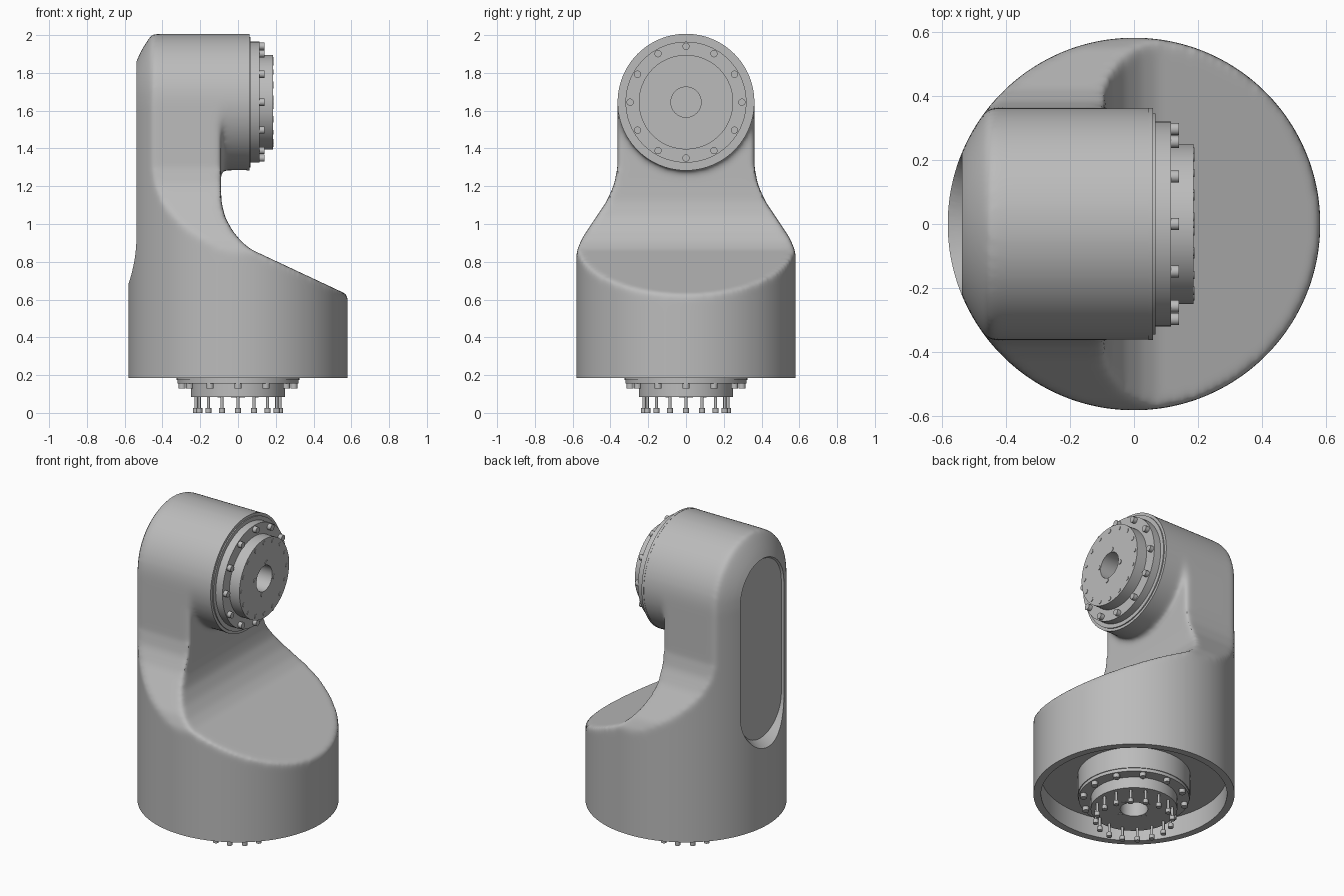
import bpy, bmesh
from math import pi, sin, cos
from mathutils import Matrix, Vector

if "Cube" in bpy.data.objects:
    bpy.data.objects.remove(bpy.data.objects["Cube"], do_unlink=True)

GREY = (0.5, 0.5, 0.5, 1)
metal = bpy.data.materials.new("plain grey")
metal.use_nodes = True
metal.diffuse_color = GREY
metal.node_tree.nodes["Principled BSDF"].inputs["Base Color"].default_value = GREY

HEAD_Z = 1.645
TO_X = Matrix.Rotation(pi / 2, 4, 'Y')
AXIS_HEAD = Matrix.Translation((0, 0, HEAD_Z)) @ TO_X
FLANGE_HEAD = Matrix.Translation((0.115, 0, HEAD_Z)) @ TO_X
FLANGE_BASE = Matrix.Translation((0, 0, 0.155)) @ Matrix.Rotation(pi, 4, 'X')


def finish(name, bm):
    bmesh.ops.recalc_face_normals(bm, faces=bm.faces)
    mesh = bpy.data.meshes.new(name)
    bm.to_mesh(mesh)
    bm.free()
    mesh.materials.append(metal)
    ob = bpy.data.objects.new(name, mesh)
    bpy.context.collection.objects.link(ob)
    return ob


def activate(ob):
    bpy.ops.object.select_all(action='DESELECT')
    ob.select_set(True)
    bpy.context.view_layer.objects.active = ob


def smooth(ob):
    activate(ob)
    bpy.ops.object.shade_smooth_by_angle(angle=pi / 6)
    return ob


def lathe(name, profile, places=(Matrix(),), steps=96):
    """Revolve (radius, height) points around z, once for every place."""
    bm = bmesh.new()
    for place in places:
        verts = [bm.verts.new((r, 0, z)) for r, z in profile]
        edges = [bm.edges.new(pair) for pair in zip(verts, verts[1:])]
        made = bmesh.ops.spin(bm, geom=verts + edges, cent=(0, 0, 0), axis=(0, 0, 1),
                              angle=2 * pi, steps=steps)
        old = set(verts)
        for v in made["geom_last"]:
            if isinstance(v, bmesh.types.BMVert):
                old.add(v)
        for f in [f for f in bm.faces if not f.tag]:
            f.tag = True
            old.update(f.verts)
        bmesh.ops.transform(bm, matrix=place, verts=list(old))
    bmesh.ops.remove_doubles(bm, verts=bm.verts, dist=1e-5)
    return finish(name, bm)


def prism(name, points, turn):
    """Extrude an outline drawn in xz along y, then turn it about z."""
    bm = bmesh.new()
    face = bm.faces.new([bm.verts.new((x, -0.8, z)) for x, z in points])
    made = bmesh.ops.extrude_face_region(bm, geom=[face])
    moved = [v for v in made["geom"] if isinstance(v, bmesh.types.BMVert)]
    bmesh.ops.translate(bm, verts=moved, vec=(0, 1.6, 0))
    bmesh.ops.transform(bm, matrix=Matrix.Rotation(turn, 4, 'Z'), verts=bm.verts)
    return finish(name, bm)


def combine(ob, tool, operation):
    mod = ob.modifiers.new(operation, 'BOOLEAN')
    mod.operation, mod.solver, mod.object = operation, 'EXACT', tool
    activate(ob)
    bpy.ops.object.modifier_apply(modifier=mod.name)
    bpy.data.objects.remove(tool, do_unlink=True)


def around(frame, count, radius, phase=0.0):
    return [frame @ Matrix.Rotation(phase + 2 * pi * i / count, 4, 'Z')
            @ Matrix.Translation((radius, 0, 0)) for i in range(count)]


def peg(radius, low, high):
    return [(0, low), (radius, low), (radius, high), (0, high)]


# Housing: round drum trimmed by the front and side outlines
housing = lathe("housing", peg(0.581, 0.1, HEAD_Z), steps=128)
front = [(-0.7, 0), (0.7, 0), (0.7, 0.57), (0.07, 0.865), (0.02, 0.905), (-0.03, 0.965),
         (-0.07, 1.04), (-0.088, 1.12), (-0.09, 1.2), (-0.09, 1.8), (-0.7, 1.8)]
half = [(0.7, 0), (0.7, 0.7), (0.585, 0.84), (0.55, 0.925), (0.48, 1.03), (0.42, 1.12),
        (0.38, 1.21), (0.363, 1.3), (0.361, 1.8)]
side = half + [(-y, z) for y, z in reversed(half)]
combine(housing, prism("front_trim", front, 0), 'INTERSECT')
combine(housing, prism("side_trim", side, pi / 2), 'INTERSECT')

# Horizontal head with a rounded back, following the drum radius
back = [(0.58 ** 2 - x * x) ** 0.5 for x in (-0.56, -0.54, -0.52, -0.5, -0.48)]
head = [(0, -0.56)] + list(zip(back, (-0.56, -0.54, -0.52, -0.5, -0.48)))
head += [(0.361, -0.453), (0.361, 0.12), (0, 0.12)]
combine(housing, lathe("head", head, [AXIS_HEAD], 128), 'UNION')

# Soft cast fillets over the whole housing
remesh = housing.modifiers.new("cast", 'REMESH')
remesh.mode, remesh.voxel_size = 'VOXEL', 0.013
soften = housing.modifiers.new("fillets", 'SMOOTH')
soften.factor, soften.iterations = 0.5, 16
activate(housing)
for mod in ("cast", "fillets"):
    bpy.ops.object.modifier_apply(modifier=mod)

# Crisp cuts: hollow underside, head mounting face, long back recess
under = [(0, 0), (0.8, 0), (0.8, 0.185), (0.537, 0.185), (0.537, 0.31), (0, 0.31)]
combine(housing, lathe("underside_cut", under, steps=128), 'DIFFERENCE')
combine(housing, lathe("head_cut", peg(0.45, 0.05, 0.4), [AXIS_HEAD]), 'DIFFERENCE')
bm = bmesh.new()
for x, radius in ((-0.525, 0.21), (-0.7, 0.337)):
    for z, start in ((HEAD_Z, 0), (0.93, pi)):
        for i in range(33):
            a = start + pi * i / 32
            bm.verts.new((x, radius * cos(a), z + radius * sin(a)))
bmesh.ops.convex_hull(bm, input=bm.verts)
combine(housing, finish("back_recess_cut", bm), 'DIFFERENCE')
housing.data.materials.clear()
housing.data.materials.append(metal)
smooth(housing)

# Matching joint flanges on the head and under the base
boss = [(0.32, 0), (0.25, 0), (0.25, 0.07), (0.08, 0.07), (0.08, -0.04), (0, -0.04)]
collar = [(0, -0.07), (0.362, -0.07), (0.362, -0.055), (0.345, -0.055), (0.345, -0.048),
          (0.32, -0.048)]
smooth(lathe("head_flange", collar + boss, [FLANGE_HEAD]))
smooth(lathe("base_flange", [(0, -0.17), (0.325, -0.17), (0.325, -0.02), (0.32, -0.02)] + boss,
             [FLANGE_BASE]))
for part, frame in (("head", FLANGE_HEAD), ("base", FLANGE_BASE)):
    smooth(lathe(part + "_flange_bolts", peg(0.019, -0.01, 0.025),
                 around(frame, 12, 0.296), 16))
    smooth(lathe(part + "_bore_pins", peg(0.014, 0.06, 0.074),
                 around(frame, 4, 0.097, -0.23), 16))

# Small plugs on the head boss, long screws below the base boss
smooth(lathe("head_plugs", peg(0.013, 0.06, 0.073), around(FLANGE_HEAD, 16, 0.225), 16))
screw = [(0, 0.06), (0.008, 0.06), (0.008, 0.13), (0.016, 0.13), (0.016, 0.155), (0, 0.155)]
smooth(lathe("base_screws", screw, around(FLANGE_BASE, 16, 0.222), 16))
